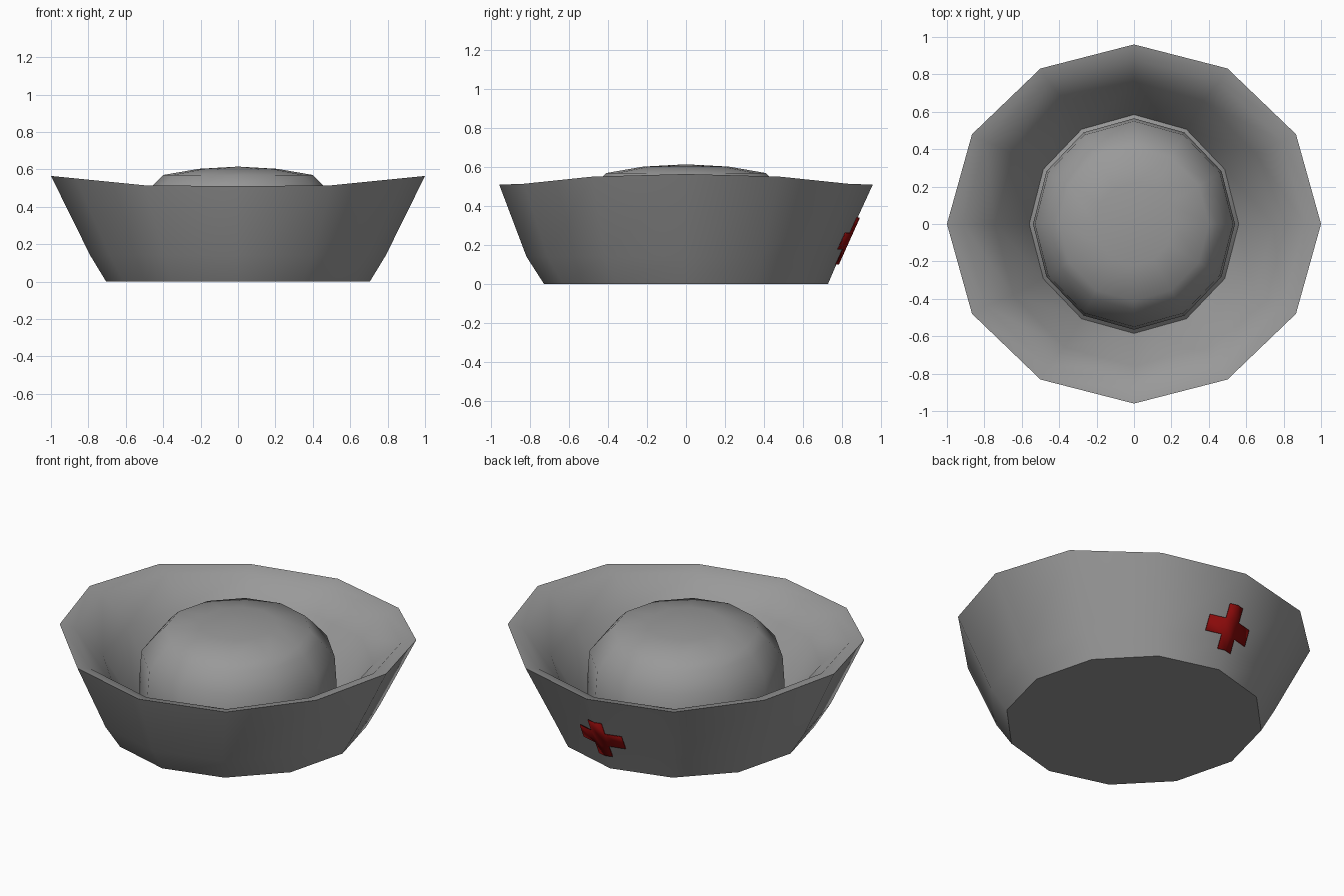
import bpy, bmesh, math

if "Cube" in bpy.data.objects:
    bpy.data.objects.remove(bpy.data.objects["Cube"])

SIDES = 12


def material(name, color):
    m = bpy.data.materials.new(name)
    m.use_nodes = True
    m.diffuse_color = color
    m.node_tree.nodes["Principled BSDF"].inputs["Base Color"].default_value = color
    return m


def finish(name, bm, mat, angle):
    bmesh.ops.recalc_face_normals(bm, faces=bm.faces)
    mesh = bpy.data.meshes.new(name)
    bm.to_mesh(mesh)
    bm.free()
    mesh.materials.append(mat)
    ob = bpy.data.objects.new(name, mesh)
    bpy.context.collection.objects.link(ob)
    bpy.ops.object.select_all(action="DESELECT")
    ob.select_set(True)
    bpy.context.view_layer.objects.active = ob
    bpy.ops.object.shade_smooth_by_angle(angle=math.radians(angle))
    return ob


def lathe(bm, rings):
    """Rings of (x radius, y radius, y shift, height, side lift); zero radius is a pole."""
    loops = []
    for rx, ry, shift, z, lift in rings:
        if rx == 0:
            loops.append([bm.verts.new((0, shift, z))])
            continue
        loop = []
        for i in range(SIDES):
            a = math.tau * i / SIDES
            rise = lift * max(0, abs(math.cos(a)) - 0.45) / 0.55
            loop.append(bm.verts.new((rx * math.cos(a), ry * math.sin(a) + shift, z + rise)))
        loops.append(loop)
    for low, high in zip(loops, loops[1:]):
        for i in range(SIDES):
            j = (i + 1) % SIDES
            quad = [low[i % len(low)], low[j % len(low)], high[j % len(high)], high[i % len(high)]]
            bm.faces.new(list(dict.fromkeys(quad)))
    return loops


cloth = material("cloth_grey", (0.32, 0.32, 0.32, 1))
red = material("badge_red", (0.25, 0.003, 0.003, 1))

# Hat: flared brim outside, sloped inside, and the crown rising from the middle
bm = bmesh.new()
loops = lathe(bm, [
    (0.705, 0.73, 0, 0, 0),
    (0.79, 0.805, -0.015, 0.14, 0),
    (1.0, 0.96, 0, 0.51, 0.055),
    (0.915, 0.88, 0, 0.49, 0.055),
    (0.745, 0.76, 0, 0.36, 0.03),
    (0.56, 0.585, 0, 0.08, 0),
    (0.54, 0.565, 0, 0.1, 0),
    (0.54, 0.565, 0, 0.25, 0),
    (0.53, 0.55, 0, 0.42, 0),
    (0.45, 0.46, 0, 0.52, 0),
    (0.4, 0.41, 0, 0.57, 0),
    (0.21, 0.22, 0, 0.603, 0),
    (0, 0, 0, 0.615, 0),
])
bm.faces.new(loops[0])
finish("hat", bm, cloth, 40)

# Badge: thin cross folded over the middle ridge of the back wall
bm = bmesh.new()
columns = [-0.14, -0.045, 0, 0.045, 0.14]
rows = [0.1, 0.177, 0.263, 0.34]
for c, (x0, x1) in enumerate(zip(columns, columns[1:])):
    for r, (z0, z1) in enumerate(zip(rows, rows[1:])):
        if c in (1, 2) or r == 1:
            corners = [(x0, z0), (x1, z0), (x1, z1), (x0, z1)]
            bm.faces.new([bm.verts.new((x, 0.738 + 0.45 * z - 0.26 * abs(x), z))
                          for x, z in corners])
bmesh.ops.remove_doubles(bm, verts=bm.verts, dist=0.0001)
badge = finish("badge_cross", bm, red, 40)
thickness = badge.modifiers.new("thickness", "SOLIDIFY")
thickness.thickness = 0.006
thickness.offset = 0
